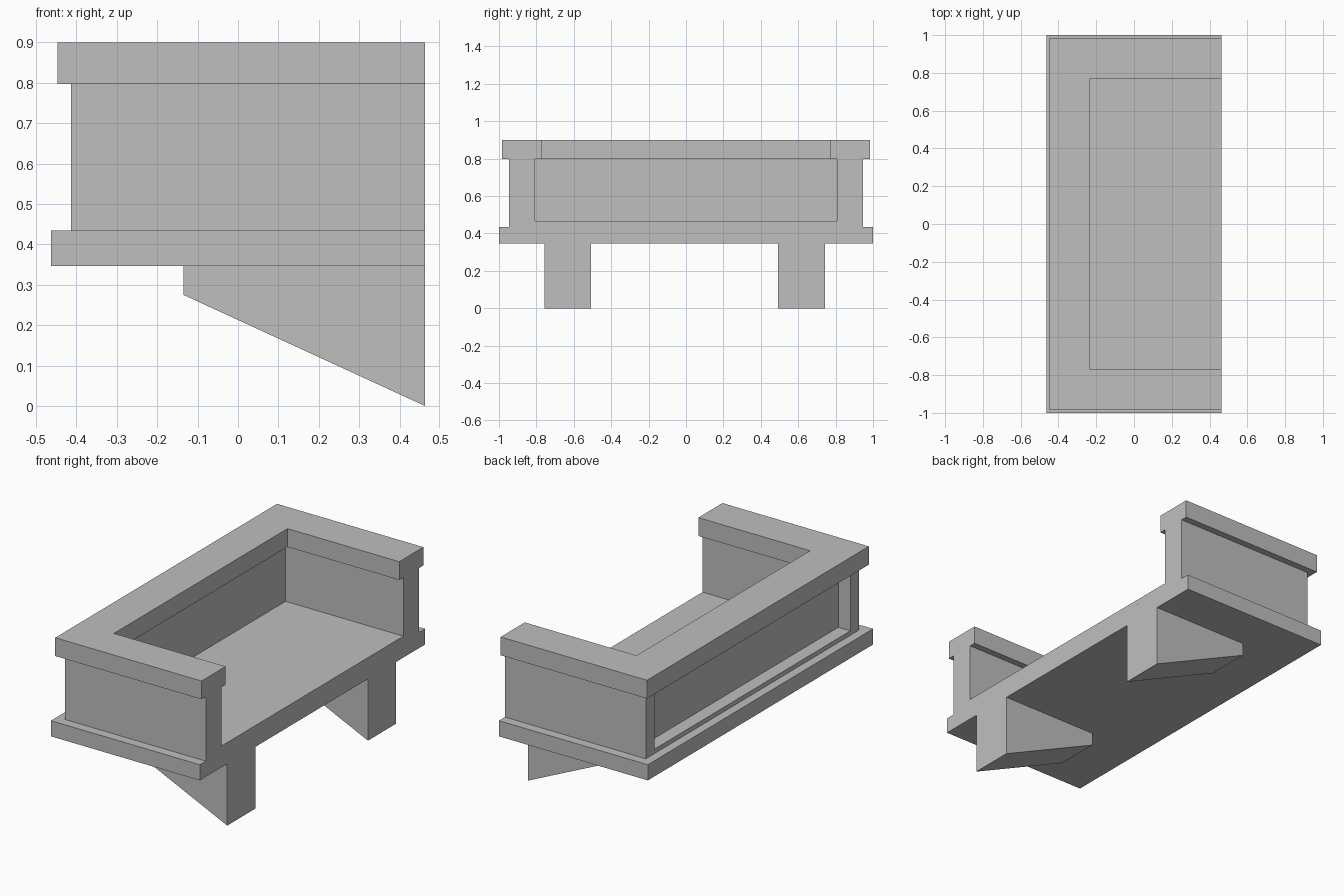
import bpy
import bmesh
from mathutils import Vector

cube = bpy.data.objects.get("Cube")
if cube:
    bpy.data.objects.remove(cube, do_unlink=True)

stone = bpy.data.materials.new("grey_stone")
stone.use_nodes = True
GREY = (0.52, 0.52, 0.52, 1)
stone.diffuse_color = GREY
stone.node_tree.nodes["Principled BSDF"].inputs["Base Color"].default_value = GREY

OPEN_X = 0.463  # flat side that meets the building


def prism(name, points, offset, detail=None):
    """Extrude a flat outline along an offset, then apply optional detail."""
    bm = bmesh.new()
    face = bm.faces.new([bm.verts.new(p) for p in points])
    out = bmesh.ops.extrude_face_region(bm, geom=[face])
    moved = [v for v in out["geom"] if isinstance(v, bmesh.types.BMVert)]
    bmesh.ops.translate(bm, verts=moved, vec=Vector(offset))
    bmesh.ops.recalc_face_normals(bm, faces=bm.faces)
    if detail:
        detail(bm)
    mesh = bpy.data.meshes.new(name)
    bm.to_mesh(mesh)
    bm.free()
    mesh.materials.append(stone)
    obj = bpy.data.objects.new(name, mesh)
    bpy.context.collection.objects.link(obj)
    return obj


def slab(name, x, y, z0, z1):
    pts = [(x, -y, z0), (OPEN_X, -y, z0), (OPEN_X, y, z0), (x, y, z0)]
    return prism(name, pts, (0, 0, z1 - z0))


def u_shape(name, x_out, y_out, x_in, y_in, z0, z1, detail=None):
    pts = [(OPEN_X, -y_out, z0), (OPEN_X, -y_in, z0), (x_in, -y_in, z0),
           (x_in, y_in, z0), (OPEN_X, y_in, z0), (OPEN_X, y_out, z0),
           (x_out, y_out, z0), (x_out, -y_out, z0)]
    return prism(name, pts, (0, 0, z1 - z0), detail)


def recess_panel(bm):
    """Sink a framed panel into the long outer face."""
    face = min(bm.faces, key=lambda f: f.calc_center_median().x)
    bmesh.ops.inset_individual(bm, faces=[face], thickness=0.035)
    for v in face.verts:
        v.co.y = 0.87 if v.co.y > 0 else -0.87
    out = bmesh.ops.extrude_discrete_faces(bm, faces=[face])
    for v in out["faces"][0].verts:
        v.co.x += 0.075


# Balcony body
slab("base_slab", -0.463, 1.0, 0.347, 0.435)
slab("raised_floor", -0.27, 0.808, 0.435, 0.467)
u_shape("parapet_wall", -0.413, 0.947, -0.27, 0.808, 0.435, 0.797, recess_panel)
u_shape("coping", -0.447, 0.985, -0.232, 0.771, 0.797, 0.9)

# Sloped support brackets
for side, y in (("right", -0.757), ("left", 0.493)):
    prism(side + "_bracket",
          [(-0.135, y, 0.347), (-0.135, y, 0.275), (OPEN_X, y, 0), (OPEN_X, y, 0.347)],
          (0, 0.25, 0))
